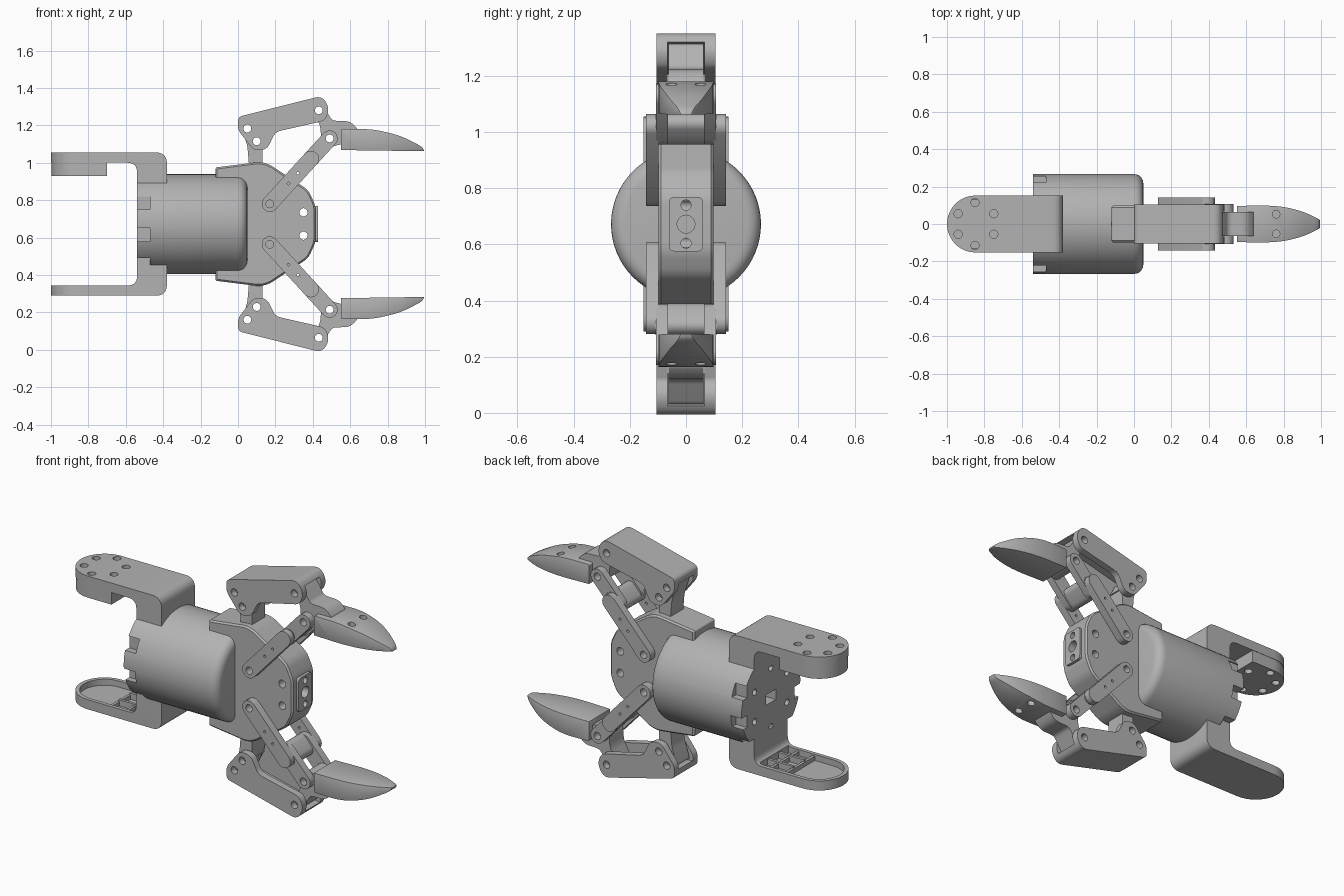
import bpy, bmesh, math
from mathutils import Vector

old = bpy.data.objects.get("Cube")
if old:
    bpy.data.objects.remove(old, do_unlink=True)

MID = 0.672  # height of the symmetry plane
grey = bpy.data.materials.new("grey plastic")
grey.use_nodes = True
grey.diffuse_color = (0.45, 0.45, 0.45, 1)
grey.node_tree.nodes["Principled BSDF"].inputs["Base Color"].default_value = (0.45, 0.45, 0.45, 1)


def finish(name, bm):
    bmesh.ops.recalc_face_normals(bm, faces=bm.faces)
    me = bpy.data.meshes.new(name)
    bm.to_mesh(me)
    bm.free()
    me.materials.append(grey)
    ob = bpy.data.objects.new(name, me)
    bpy.context.collection.objects.link(ob)
    return ob


def rounded(points, steps=6):
    """Outline with each corner (u, v, radius) rounded off."""
    out = []
    for i, (u, v, r) in enumerate(points):
        p = Vector((u, v))
        if r == 0:
            out.append(p)
            continue
        a, b = Vector(points[i - 1][:2]) - p, Vector(points[(i + 1) % len(points)][:2]) - p
        a, b = [p + d.normalized() * min(r, d.length * 0.48) for d in (a, b)]
        for k in range(steps + 1):
            t = k / steps
            out.append(a * (1 - t) ** 2 + p * 2 * t * (1 - t) + b * t * t)
    return out


def capsule(p, q, r, steps=8):
    """Outline of a round-ended bar from p to q."""
    ang = math.atan2(q[1] - p[1], q[0] - p[0])
    out = []
    for c, start in ((q, ang - math.pi / 2), (p, ang + math.pi / 2)):
        for k in range(steps + 1):
            t = start + math.pi * k / steps
            out.append((c[0] + r * math.cos(t), c[1] + r * math.sin(t)))
    return out


def circle(c, r, n=20):
    return [(c[0] + r * math.cos(2 * math.pi * k / n), c[1] + r * math.sin(2 * math.pi * k / n)) for k in range(n)]


def prism(name, outline, lo, hi, axis="y", side=1):
    """Extrude an outline along an axis; side -1 mirrors it below the middle."""
    def place(u, v, w):
        x, y, z = {"x": (w, u, v), "y": (u, w, v), "z": (u, v, w)}[axis]
        return (x, y, z if side > 0 else 2 * MID - z)
    bm = bmesh.new()
    rings = [[bm.verts.new(place(u, v, w)) for u, v in outline] for w in (lo, hi)]
    n = len(outline)
    for i in range(n):
        bm.faces.new((rings[0][i], rings[0][(i + 1) % n], rings[1][(i + 1) % n], rings[1][i]))
    for ring in rings:
        bm.faces.new(ring)
    return finish(name, bm)


def box(name, x0, x1, y0, y1, z0, z1, side=1):
    return prism(name, [(x0, z0), (x1, z0), (x1, z1), (x0, z1)], y0, y1, "y", side)


def apply(ob, mod):
    bpy.context.view_layer.objects.active = ob
    bpy.ops.object.modifier_apply(modifier=mod.name)


def combine(ob, tool, how="DIFFERENCE"):
    mod = ob.modifiers.new("combine", "BOOLEAN")
    mod.operation, mod.solver, mod.object = how, "EXACT", tool
    apply(ob, mod)
    bpy.data.objects.remove(tool, do_unlink=True)


def soften(ob, width, segments=2):
    mod = ob.modifiers.new("soften", "BEVEL")
    mod.width, mod.segments, mod.limit_method = width, segments, "ANGLE"
    mod.angle_limit = math.radians(40)
    apply(ob, mod)


def drill(ob, spots, r, lo, hi, axis="y", side=1):
    for s in spots:
        combine(ob, prism("drill", circle(s, r), lo, hi, axis, side))


# Motor housing with a rounded front rim
bm = bmesh.new()
bmesh.ops.create_cone(bm, cap_ends=True, segments=64, radius1=0.267, radius2=0.267, depth=0.59)
rim = [e for e in bm.edges if all(v.co.z > 0.2 for v in e.verts)]
bmesh.ops.bevel(bm, geom=rim, offset=0.05, segments=5, profile=0.5, affect="EDGES")
for v in bm.verts:
    v.co = Vector((v.co.z - 0.245, v.co.x, v.co.y + MID))
housing = finish("motor_housing", bm)
for s in (-1, 1):
    for z, inner in ((0.785, 0.215), (0.615, 0.215), (0.455, 0.11)):
        y0, y1 = sorted((s * inner, s * 0.3))
        combine(housing, box("slot", -0.6, -0.47, y0, y1, z - 0.035, z + 0.035))
ring = [(0.17 * math.cos(math.radians(a)), MID + 0.17 * math.sin(math.radians(a))) for a in range(30, 390, 60)]
drill(housing, ring, 0.018, -0.6, -0.48, "x")
combine(housing, box("socket", -0.6, -0.47, -0.045, 0.045, MID - 0.03, MID + 0.03))

# Palm block
half = [(-0.12, 0.975, 0.01), (0.12, 1.005, 0.03), (0.17, 0.99, 0.02), (0.375, 0.855, 0.03), (0.415, 0.77, 0.03)]
palm_outline = half + [(x, 2 * MID - z, r) for x, z, r in reversed(half)]
palm = prism("palm", rounded(palm_outline), -0.098, 0.098)
soften(palm, 0.012, 1)
drill(palm, [(0.35, 0.735), (0.35, 0.61)], 0.022, -0.2, 0.2)
nose = prism("nose_plate", rounded([(-0.06, 0.575, 0.02), (0.06, 0.575, 0.02), (0.06, 0.769, 0.02), (-0.06, 0.769, 0.02)]),
             0.4, 0.428, "x")
for part in (palm, nose):
    drill(part, [(0, MID)], 0.032, 0.36, 0.5, "x")
    drill(part, [(0, MID + 0.068), (0, MID - 0.068)], 0.018, 0.36, 0.5, "x")

# Finger linkages, upper and lower
for side, tag in ((1, "upper"), (-1, "lower")):
    arm = prism(tag + "_palm_arm", rounded([
        (0.015, 1.2, 0.02), (0.08, 1.205, 0.03), (0.13, 1.1, 0.03), (0.13, 0.97, 0),
        (0.06, 0.97, 0), (0.05, 1.09, 0.02)]), -0.058, 0.058, "y", side)

    bar = prism(tag + "_rocker", rounded([
        (0.0, 1.245, 0.025), (0.45, 1.358, 0.04), (0.49, 1.29, 0.04), (0.465, 1.225, 0.03),
        (0.20, 1.165, 0.03), (0.155, 1.07, 0.035), (0.085, 1.065, 0.03), (0.0, 1.175, 0.025)]),
        -0.105, 0.105, "y", side)
    combine(bar, prism("channel", [(-0.1, 1.18), (0.6, 1.351), (0.6, 1.0), (-0.1, 1.0)], -0.066, 0.066, "y", side))

    knuckle = prism(tag + "_knuckle", rounded([
        (0.39, 1.29, 0.03), (0.44, 1.325, 0.03), (0.505, 1.225, 0.02), (0.60, 1.222, 0.03), (0.645, 1.175, 0.02),
        (0.62, 1.1, 0), (0.55, 1.1, 0.02), (0.49, 1.08, 0.03), (0.445, 1.12, 0.03), (0.44, 1.2, 0.03)]),
        -0.063, 0.063, "y", side)

    for part in (arm, bar):
        drill(part, [(0.05, 1.183), (0.1, 1.115)], 0.021, -0.2, 0.2, "y", side)
    for part in (bar, knuckle):
        drill(part, [(0.432, 1.28)], 0.021, -0.2, 0.2, "y", side)
    drill(knuckle, [(0.49, 1.13)], 0.021, -0.2, 0.2, "y", side)

    # Paired links that step inward near the finger
    for s, face in ((-1, "front"), (1, "back")):
        y0, y1 = sorted((s * 0.098, s * 0.143))
        link = prism(f"{tag}_{face}_link", capsule((0.17, 0.78), (0.39, 1.021), 0.043), y0, y1, "y", side)
        drill(link, [(0.17, 0.78)], 0.021, -0.2, 0.2, "y", side)
        drill(link, [(0.27, 0.889), (0.32, 0.944)], 0.007, -0.2, 0.2, "y", side)
        y0, y1 = sorted((s * 0.064, s * 0.106))
        end = prism(f"{tag}_{face}_link_end", capsule((0.37, 0.999), (0.49, 1.13), 0.043), y0, y1, "y", side)
        drill(end, [(0.49, 1.13)], 0.021, -0.2, 0.2, "y", side)
    prism(tag + "_link_brace", capsule((0.36, 0.988), (0.40, 1.032), 0.033), -0.11, 0.11, "y", side)

    # Fingertip: side profile trimmed by a pointed plan
    tip = prism(tag + "_fingertip", rounded([
        (0.55, 1.18, 0.01), (0.72, 1.18, 0.06), (0.87, 1.145, 0.06), (0.985, 1.085, 0.03),
        (0.995, 1.063, 0), (0.9, 1.063, 0), (0.55, 1.068, 0)]), -0.12, 0.12, "y", side)
    edge = [(0.5, 0.096, 0), (0.76, 0.1, 0.1), (0.9, 0.07, 0.08), (1.0, 0.02, 0.02)]
    plan = rounded(edge + [(x, -y, r) for x, y, r in reversed(edge)])
    combine(tip, prism("plan", plan, 1.0, 1.3, "z", side), "INTERSECT")
    soften(tip, 0.012)
    drill(tip, [(0.76, 0.052), (0.76, -0.052)], 0.02, 1.1, 1.3, "z", side)

# Mounting bracket: a plate above and a hollow tray below
def stadium(x_end, r):
    return [(x_end, -r), (x_end, r)] + [
        (-0.848 - r * math.sin(math.pi * k / 20), r * math.cos(math.pi * k / 20)) for k in range(21)]


for side, tag in ((1, "upper"), (-1, "lower")):
    mount = prism(tag + "_bracket", rounded([
        (-1.1, 1.0, 0), (-0.54, 1.0, 0.05), (-0.54, 0.85, 0), (-0.38, 0.85, 0), (-0.38, 1.055, 0.06),
        (-1.1, 1.055, 0)]), -0.16, 0.16, "y", side)
    combine(mount, prism("plan", stadium(-0.3, 0.152), 0.8, 1.1, "z", side), "INTERSECT")
    if side > 0:
        boss = prism("upper_boss", stadium(-0.70, 0.15), 0.93, 1.005, "z")
        holes = [(-0.94, 0.055), (-0.94, -0.055), (-0.85, 0.115), (-0.85, -0.115), (-0.75, 0.055), (-0.75, -0.055)]
        for part in (mount, boss):
            drill(part, holes, 0.022, 0.9, 1.1, "z")
    else:
        combine(mount, prism("recess", stadium(-0.56, 0.13), 0.9, 1.035, "z", side))
        for y in (-0.05, 0.05):
            box("tray_rib", -0.72, -0.53, y - 0.008, y + 0.008, 1.0, 1.04, side)
        for x in (-0.72, -0.62):
            box("tray_cross_rib", x - 0.008, x + 0.008, -0.135, 0.135, 1.01, 1.04, side)

# Smooth the round surfaces, keep crisp edges
bpy.ops.object.select_all(action="DESELECT")
for ob in bpy.context.collection.objects:
    if ob.type == "MESH" and grey.name in ob.data.materials:
        ob.select_set(True)
        bpy.context.view_layer.objects.active = ob
bpy.ops.object.shade_smooth_by_angle(angle=math.radians(30))
